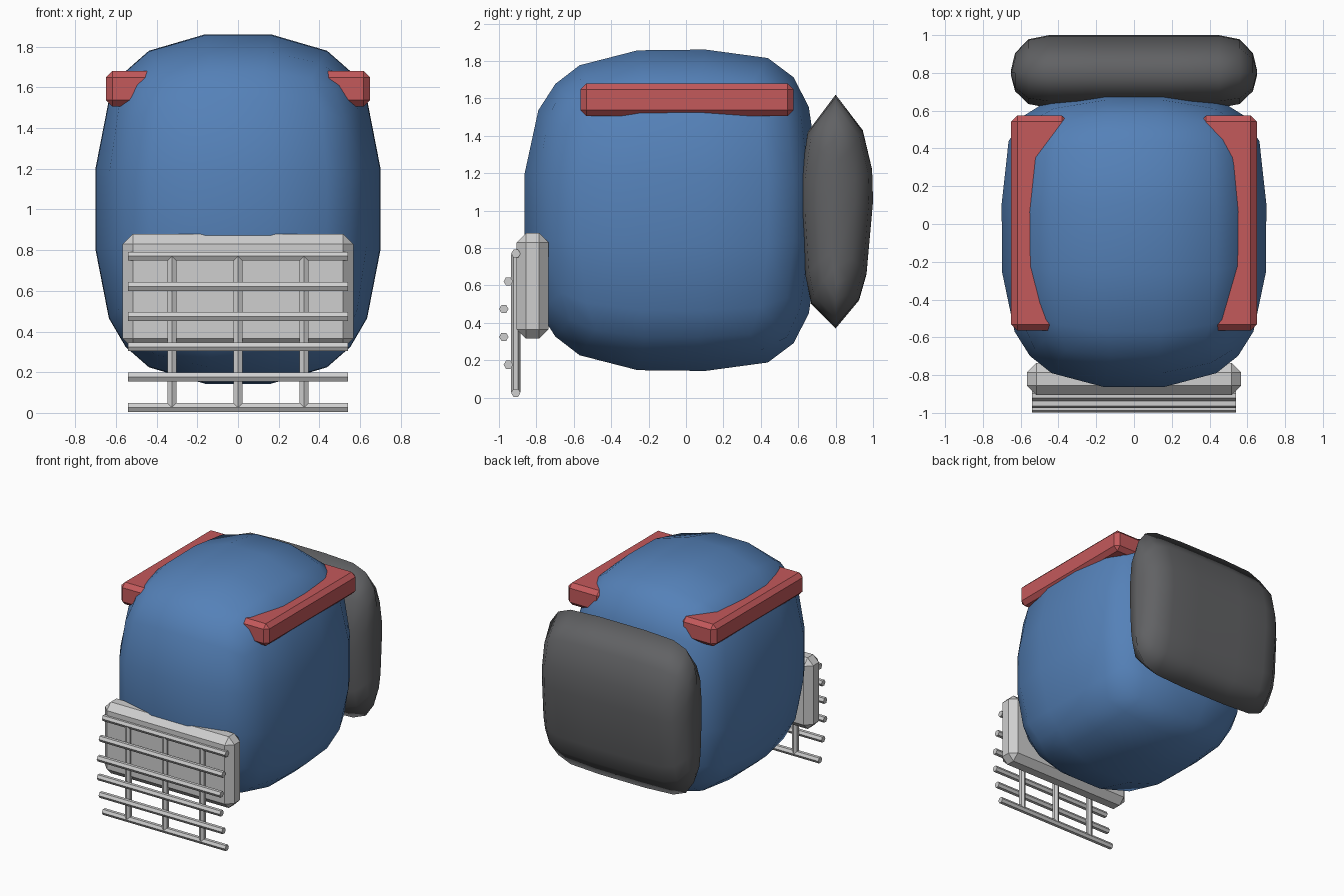
import bpy, bmesh, math
from mathutils import Vector, Matrix

if "Cube" in bpy.data.objects:
    bpy.data.objects.remove(bpy.data.objects["Cube"], do_unlink=True)


def make_material(name, rgb):
    mat = bpy.data.materials.new(name)
    mat.use_nodes = True
    mat.diffuse_color = (*rgb, 1)
    node = next(n for n in mat.node_tree.nodes if n.type == 'BSDF_PRINCIPLED')
    node.inputs["Base Color"].default_value = (*rgb, 1)
    return mat


BLUE = make_material("blue", (0.09, 0.22, 0.48))
RED = make_material("red", (0.55, 0.1, 0.105))
LIGHT = make_material("light grey", (0.62, 0.62, 0.62))
DARK = make_material("dark grey", (0.12, 0.122, 0.128))


def finish(name, bm, mat, smooth=False):
    bmesh.ops.recalc_face_normals(bm, faces=bm.faces)
    mesh = bpy.data.meshes.new(name)
    bm.to_mesh(mesh)
    bm.free()
    mesh.materials.append(mat)
    for poly in mesh.polygons:
        poly.use_smooth = smooth
    obj = bpy.data.objects.new(name, mesh)
    bpy.context.collection.objects.link(obj)
    return obj


def chamfered_box(name, low, high, chamfer, mat):
    low, high = Vector(low), Vector(high)
    bm = bmesh.new()
    bmesh.ops.create_cube(bm, size=1)
    bmesh.ops.scale(bm, vec=high - low, verts=bm.verts)
    bmesh.ops.translate(bm, vec=(low + high) / 2, verts=bm.verts)
    bmesh.ops.bevel(bm, geom=bm.edges[:], offset=chamfer, segments=1,
                    affect='EDGES', profile=0.5)
    return finish(name, bm, mat)


def hex_rod(name, centre, length, axis, mat, radius=0.025):
    bm = bmesh.new()
    bmesh.ops.create_cone(bm, cap_ends=True, segments=6, radius1=radius,
                          radius2=radius, depth=length)
    # Corners point forward
    point = max((v.co for v in bm.verts), key=lambda c: c.x)
    turn = -math.pi / 2 - math.atan2(point.y, point.x)
    bmesh.ops.rotate(bm, matrix=Matrix.Rotation(turn, 3, 'Z'), verts=bm.verts)
    if axis == 'X':
        bmesh.ops.rotate(bm, matrix=Matrix.Rotation(math.pi / 2, 3, 'Y'), verts=bm.verts)
    bmesh.ops.translate(bm, vec=centre, verts=bm.verts)
    return finish(name, bm, mat)


# Body: a gridded cube pushed onto a rounded block, squarer at the back
def rounded(p):
    powers = (2.85, 4.5 if p.y > 0 else 2.85, 2.85)
    lo, hi = 0.3, 1.2
    for _ in range(30):
        s = (lo + hi) / 2
        if sum((abs(c) * s) ** n for c, n in zip(p, powers)) > 1:
            hi = s
        else:
            lo = s
    return p * lo


bm = bmesh.new()
bmesh.ops.create_cube(bm, size=2)
bmesh.ops.subdivide_edges(bm, edges=bm.edges[:], cuts=4, use_grid_fill=True)
for v in bm.verts:
    p = rounded(Vector([max(-1, min(1, c * 1.15)) for c in v.co]))
    v.co = (p.x * 0.705, p.y * 0.793 - 0.078, p.z * 0.864 + 1.002)
finish("body", bm, BLUE, smooth=True)

# Back pack: lens-shaped sections lofted from side to side
lens = [(0, .62), (.145, .43), (.195, .22), (.2, .05), (.165, -.34), (.125, -.48),
        (0, -.63), (-.13, -.5), (-.16, -.36), (-.185, 0), (-.185, .18), (-.15, .42)]
half = [(.65, .1, .62), (.63, .52, .75), (.56, .89, .91), (.45, 1, .98), (.2, 1, 1)]
stations = [(-x, t, h) for x, t, h in half] + half[::-1]
bm = bmesh.new()
rings = [[bm.verts.new((x, .8 + y * t, 1 + z * h)) for y, z in lens]
         for x, t, h in stations]
for a, b in zip(rings, rings[1:]):
    for i in range(len(lens)):
        j = (i + 1) % len(lens)
        bm.faces.new((a[i], a[j], b[j], b[i]))
bm.faces.new(rings[0])
bm.faces.new(rings[-1])
finish("back_pack", bm, DARK, smooth=True)

# Side rails
for name, side in (("left_rail", 1), ("right_rail", -1)):
    xs = sorted((side * 0.35, side * 0.65))
    chamfered_box(name, (xs[0], -0.565, 1.505), (xs[1], 0.575, 1.68), 0.032, RED)

# Front plate
chamfered_box("front_plate", (-0.567, -0.905, 0.315), (0.567, -0.735, 0.88), 0.05, LIGHT)

# Front grille
bars = [(-.91, .77), (-.95, .622), (-.974, .474), (-.974, .325), (-.95, .176), (-.91, .026)]
for i, (y, z) in enumerate(bars):
    hex_rod(f"grille_bar_{i + 1}", (0, y, z), 1.08, 'X', LIGHT)
for i, x in enumerate((-0.325, 0, 0.325)):
    hex_rod(f"grille_post_{i + 1}", (x, -0.91, 0.398), 0.735, 'Z', LIGHT)
